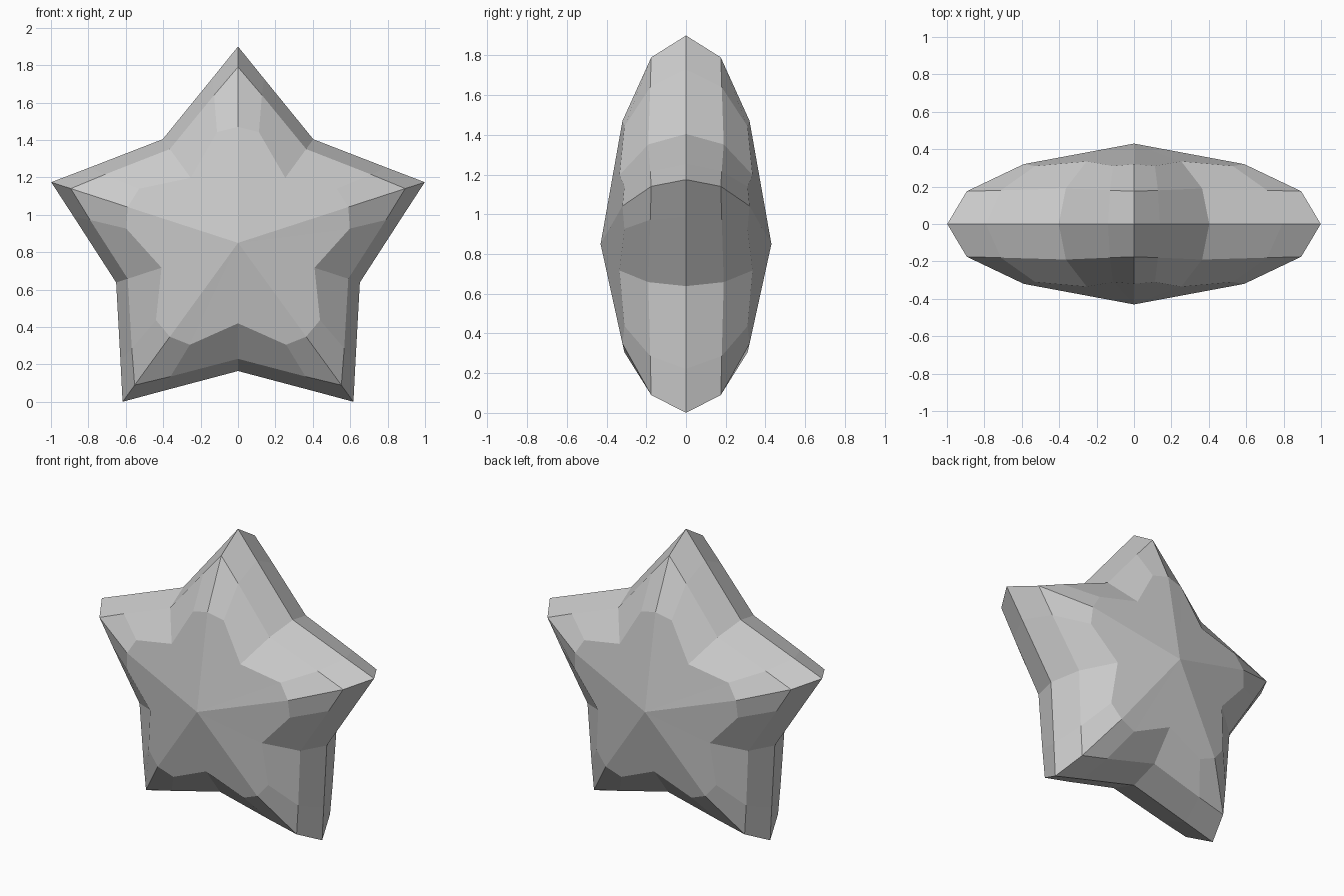
import bpy, bmesh
from math import sin, cos, pi, atan2, hypot
from mathutils import Vector

if "Cube" in bpy.data.objects:
    bpy.data.objects.remove(bpy.data.objects["Cube"])

CZ = 0.85          # height of the star's centre
POINTS = 5

# Each ring: depth and (along, across) of tip, shoulder and valley, measured on one arm
def valley(r):
    return (r * cos(pi / 5), r * sin(pi / 5))

RINGS = [  # (tip, y), (shoulder, y), (valley, y), from outline to front face
    [((1.05, 0), 0.0), ((0.878, 0.139), 0.0), (valley(0.685), 0.0)],
    [((0.94, 0), 0.175), ((0.79, 0.128), 0.18), (valley(0.62), 0.19)],
    [((0.62, 0), 0.32), ((0.592, 0.112), 0.31), (valley(0.43), 0.335)],
]

bm = bmesh.new()

def make_ring(spec, side):
    tip, shoulder, notch = spec
    verts = []
    for k in range(POINTS):
        arm = pi / 2 - k * 2 * pi / POINTS
        for (p, y), s in ((tip, 1), (shoulder, 1), (notch, 1), (shoulder, None)):
            base, sign = arm, 1
            if s is None:            # far shoulder belongs to the next arm
                base, sign = arm - 2 * pi / POINTS, -1
            r = hypot(*p)
            a = base - sign * atan2(p[1], p[0])
            verts.append(bm.verts.new(Vector((r * cos(a), side * y, CZ + r * sin(a)))))
    return verts

# Shared outline, then stepped rings and a shallow pyramid cap on each side
outline = make_ring(RINGS[0], 1)
for side in (-1, 1):
    loops = [outline] + [make_ring(r, side) for r in RINGS[1:]]
    n = len(outline)
    for a, b in zip(loops, loops[1:]):
        for i in range(n):
            j = (i + 1) % n
            bm.faces.new((a[i], a[j], b[j], b[i]))
    peak = bm.verts.new((0, side * 0.43, CZ))
    for i in range(n):
        bm.faces.new((loops[-1][i], loops[-1][(i + 1) % n], peak))

bmesh.ops.recalc_face_normals(bm, faces=bm.faces)
mesh = bpy.data.meshes.new("star")
bm.to_mesh(mesh)
bm.free()
star = bpy.data.objects.new("star", mesh)
bpy.context.collection.objects.link(star)
